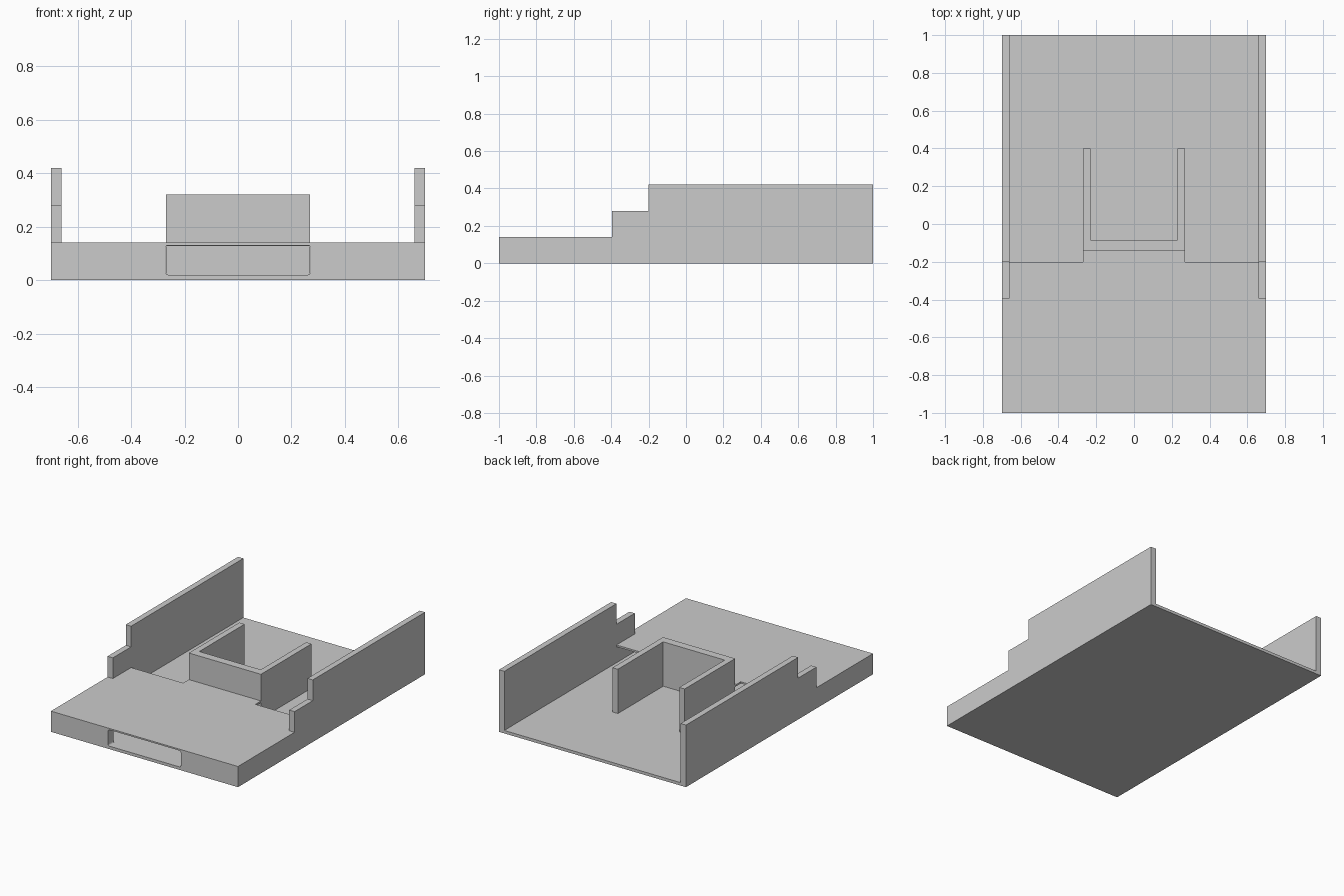
import bpy, bmesh, math
from mathutils import Vector

if "Cube" in bpy.data.objects:
    bpy.data.objects.remove(bpy.data.objects["Cube"])

FLOOR, DECK = 0.02, 0.14        # heights of the tray floor and deck top
W, TX, TY = 0.70, 0.04, 0.055   # half width, side and front wall thickness


def prism(name, points, sweep):
    """Extrude a flat outline along the sweep vector."""
    bm = bmesh.new()
    face = bm.faces.new([bm.verts.new(p) for p in points])
    ext = bmesh.ops.extrude_face_region(bm, geom=[face])
    moved = [v for v in ext["geom"] if isinstance(v, bmesh.types.BMVert)]
    bmesh.ops.translate(bm, verts=moved, vec=Vector(sweep))
    if face.is_valid and all(len(e.link_faces) > 2 for e in face.edges):
        bm.faces.remove(face)
    bmesh.ops.recalc_face_normals(bm, faces=bm.faces)
    mesh = bpy.data.meshes.new(name)
    bm.to_mesh(mesh)
    bm.free()
    obj = bpy.data.objects.new(name, mesh)
    bpy.context.collection.objects.link(obj)
    return obj


def plate(name, outline, z0, z1):
    return prism(name, [(x, y, z0) for x, y in outline], (0, 0, z1 - z0))


def rect(x, y0, y1):
    return [(-x, y0), (x, y0), (x, y1), (-x, y1)]


# Tray floor
inner = W - TX
plate("tray_floor", rect(inner, -1 + TY, 1), 0, FLOOR)

# Stepped side walls
side = [(-1, 0), (1, 0), (1, 0.42), (-0.2, 0.42), (-0.2, 0.28),
        (-0.395, 0.28), (-0.395, DECK), (-1, DECK)]
wall = prism("side_walls", [(inner, y, z) for y, z in side], (TX, 0, 0))
wall.modifiers.new("mirror", 'MIRROR')

# Thin deck over the hollow front, with a tongue reaching the dock
deck = [(-inner, -1 + TY), (inner, -1 + TY), (inner, -0.2), (0.27, -0.2),
        (0.27, -0.14), (-0.27, -0.14), (-0.27, -0.2), (-inner, -0.2)]
plate("deck", deck, DECK - 0.012, DECK)

# Front panel with a rounded slot
front = prism("front_panel", [(x, -1, z) for x, z in rect(inner, 0, DECK)],
              (0, TY, 0))
slot, r = [], 0.01
for i, (cx, cz) in enumerate([(0.262, 0.12), (-0.262, 0.12),
                              (-0.262, 0.03), (0.262, 0.03)]):
    for k in range(4):
        a = math.radians(90 * i + 30 * k)
        slot.append((cx + r * math.cos(a), -1.1, cz + r * math.sin(a)))
cutter = prism("slot_cutter", slot, (0, 0.3, 0))
cutter.hide_render = True
cutter.hide_set(True)
cut = front.modifiers.new("slot", 'BOOLEAN')
cut.object = cutter
cut.solver = 'EXACT'

# U-shaped dock standing on the floor, open to the back
dock = [(-0.27, -0.14), (0.27, -0.14), (0.27, 0.4), (0.23, 0.4),
        (0.23, -0.085), (-0.23, -0.085), (-0.23, 0.4), (-0.27, 0.4)]
plate("dock", dock, FLOOR, 0.32)
